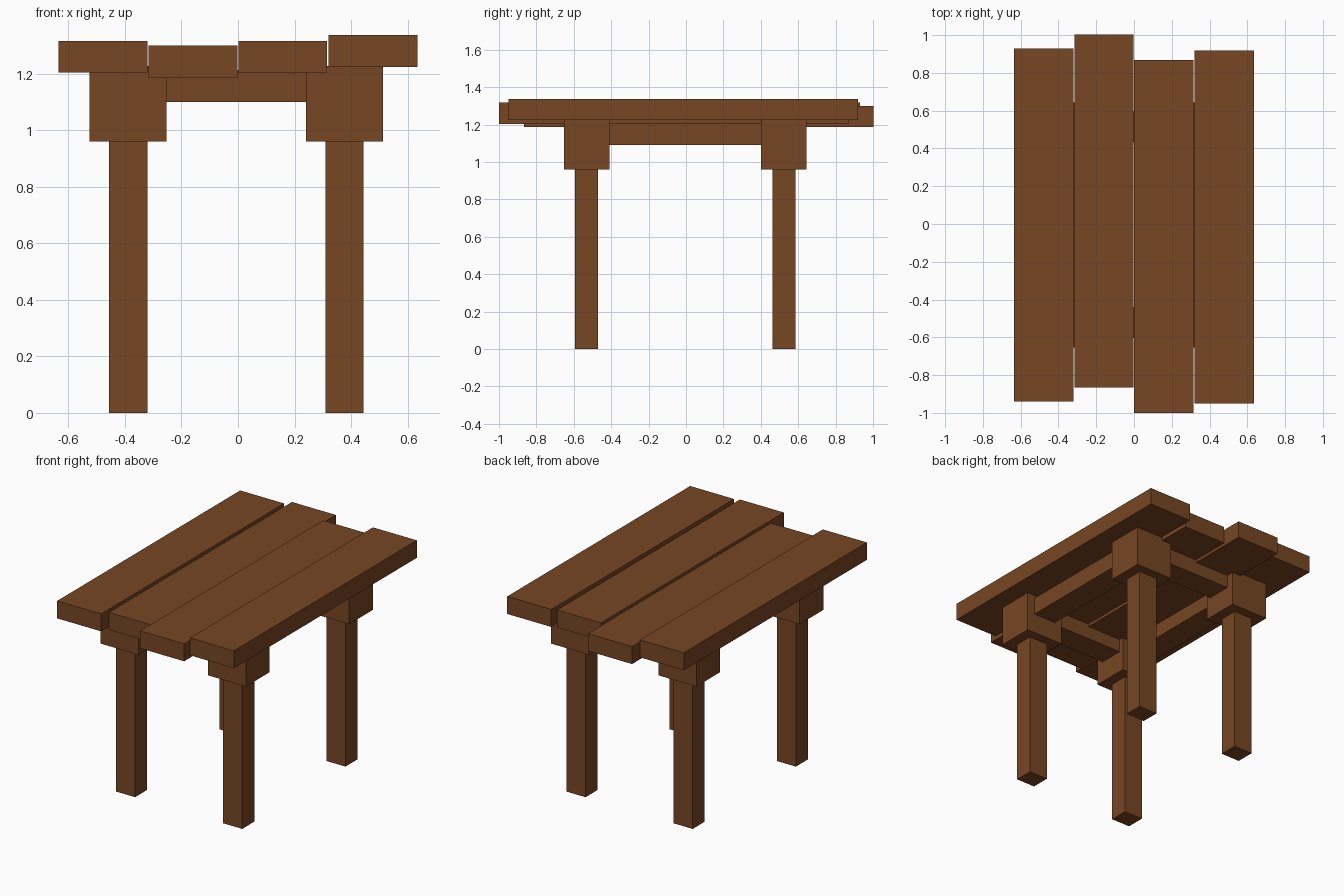
import bpy

if "Cube" in bpy.data.objects:
    bpy.data.objects.remove(bpy.data.objects["Cube"])

wood = bpy.data.materials.new("brown wood")
wood.diffuse_color = (0.185, 0.061, 0.017, 1)
wood.use_nodes = True
wood.node_tree.nodes["Principled BSDF"].inputs["Base Color"].default_value = wood.diffuse_color


def box(name, x, y, z):
    """Box from (min, max) ranges on each axis."""
    bpy.ops.mesh.primitive_cube_add(size=1, location=[(a + b) / 2 for a, b in (x, y, z)])
    ob = bpy.context.object
    ob.name = name
    ob.scale = [b - a for a, b in (x, y, z)]
    bpy.ops.object.transform_apply(location=False, rotation=False, scale=True)
    ob.data.materials.append(wood)
    return ob


def around(centre, size):
    return (centre - size / 2, centre + size / 2)


# Table top: four uneven planks (x min, y centre, z bottom)
planks = [(-0.635, -0.005, 1.204), (-0.316, 0.068, 1.187),
          (0.001, -0.066, 1.204), (0.321, -0.015, 1.225)]
for i, (x, y, z) in enumerate(planks):
    box(f"plank_{i + 1}", (x, x + 0.314), around(y, 1.868), (z, z + 0.113))

# Legs with corner blocks
xs = {"left": -0.389, "right": 0.377}
ys = {"front": -0.531, "back": 0.523}
for sx, x in xs.items():
    for sy, y in ys.items():
        box(f"{sy}_{sx}_leg", around(x, 0.136), around(y, 0.123), (0, 0.97))
        box(f"{sy}_{sx}_block", around(x, 0.272), around(y, 0.243), (0.961, 1.228))

# Rails joining the blocks
for sy, y in ys.items():
    box(f"{sy}_rail", (-0.28, 0.27), around(y + 0.02 * (y < 0) - 0.01, 0.165), (1.101, 1.214))
for sx, x in xs.items():
    box(f"{sx}_rail", around(x, 0.165), (-0.43, 0.42), (1.092, 1.205))
